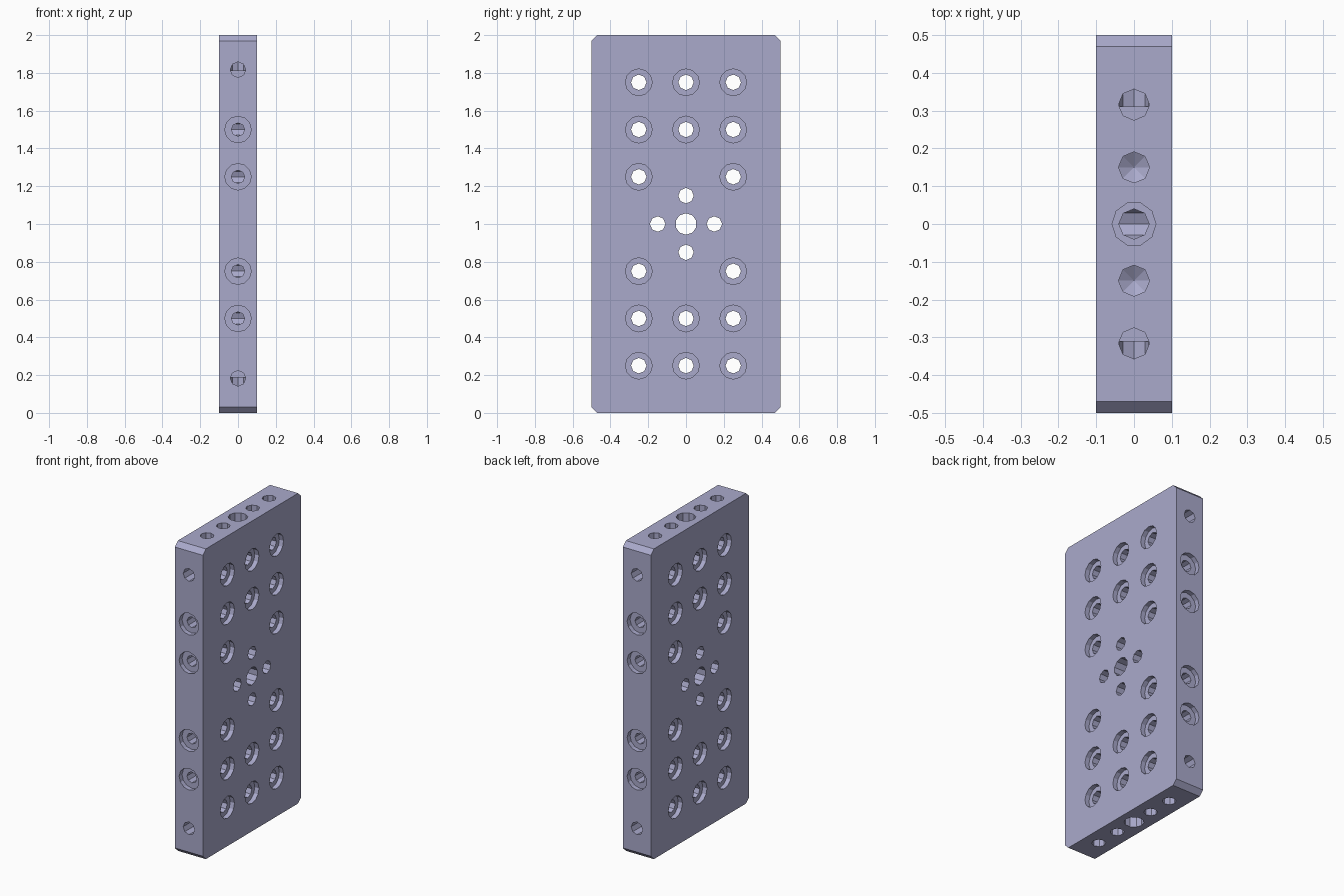
import bpy, bmesh, math
from mathutils import Matrix, Vector

cube = bpy.data.objects.get("Cube")
if cube:
    bpy.data.objects.remove(cube, do_unlink=True)

X, Y, Z = Vector((1, 0, 0)), Vector((0, 1, 0)), Vector((0, 0, 1))
OVER = 0.05     # how far cutters stick out of the surface
R = 0.041       # common bore radius

paint = bpy.data.materials.new("lavender grey")
paint.use_nodes = True
colour = (0.40, 0.40, 0.60, 1)
paint.diffuse_color = colour
paint.node_tree.nodes["Principled BSDF"].inputs["Base Color"].default_value = colour


def make_object(name, bm):
    mesh = bpy.data.meshes.new(name)
    bmesh.ops.recalc_face_normals(bm, faces=bm.faces)
    bm.to_mesh(mesh)
    bm.free()
    mesh.materials.append(paint)
    obj = bpy.data.objects.new(name, mesh)
    bpy.context.collection.objects.link(obj)
    return obj


def add_bore(bm, start, end, radius, sides=8, tip=0.0):
    """Closed cylinder from start to end, with an optional drill-point cone."""
    axis = (end - start).normalized()
    u = Z if abs(axis.z) < 0.5 else X
    v = axis.cross(u)
    angles = [2 * math.pi * i / sides for i in range(sides)]
    rings = [[bm.verts.new(p + radius * (u * math.cos(a) + v * math.sin(a))) for a in angles]
             for p in (start, end)]
    bm.faces.new(rings[0])
    for i in range(sides):
        j = (i + 1) % sides
        bm.faces.new((rings[0][i], rings[0][j], rings[1][j], rings[1][i]))
    if tip:
        apex = bm.verts.new(end + axis * tip)
        for i in range(sides):
            bm.faces.new((rings[1][i], rings[1][(i + 1) % sides], apex))
    else:
        bm.faces.new(rings[1])


# Plate with its four long corners chamfered
bm = bmesh.new()
bmesh.ops.create_cube(bm, size=1, matrix=Matrix.Translation((0, 0, 1)) @ Matrix.Diagonal((0.2, 1, 2, 1)))
corners = [e for e in bm.edges if abs((e.verts[0].co - e.verts[1].co).x) > 0.1]
bmesh.ops.bevel(bm, geom=corners, offset=0.03, segments=1, affect='EDGES')
plate = make_object("drilled_plate", bm)

cross_bores, side_bores, end_bores, counterbores = (bmesh.new() for _ in range(4))

# Mounting holes through the broad faces, counterbored on both sides
for dz in (0.25, 0.5, 0.75):
    for sz in (-1, 1):
        z = 1 + sz * dz
        for y in (-0.25, 0, 0.25):
            if y == 0 and dz == 0.25:
                continue
            c = Vector((0, y, z))
            add_bore(cross_bores, c - X * (0.1 + OVER), c + X * (0.1 + OVER), R)
            for s in (-1, 1):
                add_bore(counterbores, c + X * s * 0.07, c + X * s * (0.1 + OVER), 0.071, 12)

# Centre hole with four smaller ones around it
for y, z, r, n in ((0, 1, 0.057, 10), (0.15, 1, R, 8), (-0.15, 1, R, 8), (0, 1.15, R, 8), (0, 0.85, R, 8)):
    c = Vector((0, y, z))
    add_bore(cross_bores, c - X * (0.1 + OVER), c + X * (0.1 + OVER), r, n)

for sz in (-1, 1):
    end_z = 1 + sz
    for sy in (-1, 1):
        # Narrow edge: counterbored holes running into the mounting holes
        for dz in (0.25, 0.5):
            z = 1 + sz * dz
            add_bore(side_bores, Vector((0, sy * (0.5 + OVER), z)), Vector((0, sy * 0.25, z)), 0.035)
            add_bore(counterbores, Vector((0, sy * (0.5 + OVER), z)), Vector((0, sy * 0.47, z)), 0.07, 12)
        # Elbow channels joining the narrow edge to the end
        z = 1 + sz * 0.817
        add_bore(side_bores, Vector((0, sy * (0.5 + OVER), z)), Vector((0, sy * 0.311, z)), R)
        add_bore(end_bores, Vector((0, sy * 0.316, end_z + sz * OVER)), Vector((0, sy * 0.316, 1 + sz * 0.812)), R)
        # Blind drilled holes in the end
        add_bore(end_bores, Vector((0, sy * 0.15, end_z + sz * OVER)),
                 Vector((0, sy * 0.15, end_z - sz * 0.2)), R, tip=0.025)
    # Middle end hole with its counterbore
    add_bore(end_bores, Vector((0, 0, end_z + sz * OVER)), Vector((0, 0, 1 + sz * 0.75)), 0.04)
    add_bore(counterbores, Vector((0, 0, end_z + sz * OVER)), Vector((0, 0, end_z - sz * 0.1)), 0.058, 10)

# Drill the plate with each set of cutters
cutters = [make_object(n, b) for n, b in (("cross_bore_cutter", cross_bores), ("side_bore_cutter", side_bores),
                                          ("end_bore_cutter", end_bores), ("counterbore_cutter", counterbores))]
for cutter in cutters:
    cutter.hide_render = True
    mod = plate.modifiers.new(cutter.name, 'BOOLEAN')
    mod.operation = 'DIFFERENCE'
    mod.solver = 'EXACT'
    mod.object = cutter

bpy.context.view_layer.update()
drilled = bpy.data.meshes.new_from_object(plate.evaluated_get(bpy.context.evaluated_depsgraph_get()))
plate.modifiers.clear()
plate.data = drilled
for cutter in cutters:
    bpy.data.objects.remove(cutter, do_unlink=True)
